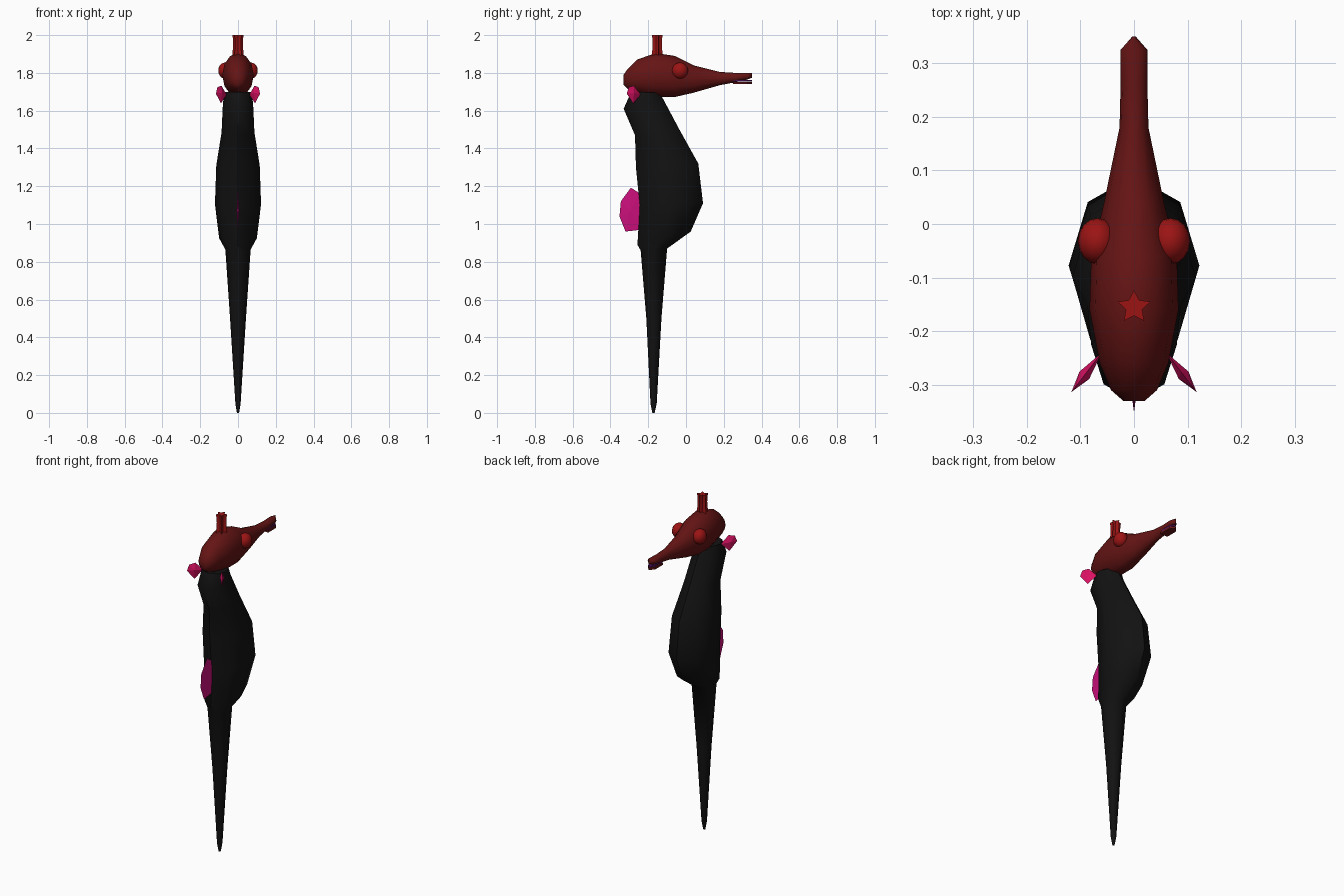
import bpy, bmesh, math
from mathutils import Vector

cube = bpy.data.objects.get("Cube")
if cube:
    bpy.data.objects.remove(cube, do_unlink=True)


def material(name, rgb):
    m = bpy.data.materials.new(name)
    m.use_nodes = True
    m.diffuse_color = (*rgb, 1)
    m.node_tree.nodes["Principled BSDF"].inputs["Base Color"].default_value = (*rgb, 1)
    return m


BLACK = material("black skin", (0.006, 0.006, 0.006))
MAROON = material("maroon head", (0.13, 0.007, 0.007))
RED = material("bright red", (0.33, 0.007, 0.007))
PINK = material("pink fin", (0.6, 0.005, 0.2))
ROSE = material("rose ear fin", (0.72, 0.006, 0.13))
PURPLE = material("purple mouth", (0.08, 0.006, 0.12))


def finish(name, bm, mat, smooth=None):
    bmesh.ops.recalc_face_normals(bm, faces=bm.faces)
    me = bpy.data.meshes.new(name)
    bm.to_mesh(me)
    bm.free()
    ob = bpy.data.objects.new(name, me)
    bpy.context.collection.objects.link(ob)
    me.materials.append(mat)
    if smooth:
        bpy.ops.object.select_all(action='DESELECT')
        ob.select_set(True)
        bpy.context.view_layer.objects.active = ob
        bpy.ops.object.shade_smooth_by_angle(angle=math.radians(smooth))
    return ob


def loft(name, rings, mat, smooth=None):
    """Skin a list of equal-length point rings and cap both ends."""
    bm = bmesh.new()
    vs = [[bm.verts.new(p) for p in r] for r in rings]
    n = len(vs[0])
    for a, b in zip(vs, vs[1:]):
        for i in range(n):
            j = (i + 1) % n
            bm.faces.new((a[i], a[j], b[j], b[i]))
    bm.faces.new(vs[0])
    bm.faces.new(vs[-1])
    return finish(name, bm, mat, smooth)


def oval(back, front, half, n):
    """Ring spanning two points in the middle plane, with a half width in x."""
    a, b = Vector((0, *back)), Vector((0, *front))
    mid, r = (a + b) / 2, (b - a) / 2
    return [mid + r * math.cos(t) + Vector((half * math.sin(t), 0, 0))
            for t in (math.tau * i / n for i in range(n))]


def lens(name, outline, bulge, mat):
    """Thin fin: a flat outline with a raised centre on each side."""
    bm = bmesh.new()
    rim = [bm.verts.new(p) for p in outline]
    mid = sum((v.co for v in rim), Vector()) / len(rim)
    for s in (1, -1):
        c = bm.verts.new(mid + Vector(bulge) * s)
        for i, v in enumerate(rim):
            bm.faces.new((v, rim[(i + 1) % len(rim)], c))
    return finish(name, bm, mat)


# Trunk and tail: back y, back z, front y, front z, half width
body = [(-.178, 0, -.166, 0, .006), (-.188, .05, -.155, .05, .014),
        (-.21, .5, -.13, .5, .042), (-.24, .86, -.1, .87, .067),
        (-.257, .89, .025, .96, .1), (-.245, 1.1, .09, 1.11, .122),
        (-.265, 1.3, .065, 1.32, .115), (-.27, 1.47, -.035, 1.5, .087),
        (-.33, 1.61, -.12, 1.66, .08), (-.29, 1.7, -.14, 1.695, .072)]
loft("body", [oval((yb, zb), (yf, zf), w, 8) for yb, zb, yf, zf, w in body], BLACK, 50)

# Head and snout: y, bottom z, top z, half width
head = [(-.33, 1.735, 1.79, .02), (-.31, 1.715, 1.82, .043), (-.26, 1.695, 1.87, .064),
        (-.16, 1.673, 1.905, .083), (-.06, 1.672, 1.89, .08), (.04, 1.695, 1.84, .056),
        (.18, 1.735, 1.805, .027), (.26, 1.75, 1.8, .025), (.325, 1.765, 1.8, .025),
        (.35, 1.775, 1.8, .003)]
loft("head", [oval((y, b), (y, t), w, 12) for y, b, t, w in head], MAROON, 60)

# Mouth lining and lower jaw, both pointed at the tip


def lip(name, low, high, half, mat):
    plan = [(-half, .25), (-half, .325), (0, .35), (half, .325), (half, .25)]
    loft(name, [[(x, y, z) for x, y in plan] for z in (low, high)], mat)


lip("mouth_lining", 1.755, 1.763, .02, PURPLE)
lip("lower_jaw", 1.74, 1.752, .024, MAROON)

# Star-shaped crown, slightly pinched in the middle
star = []
for z, r in ((1.87, .031), (1.91, .03), (1.95, .027), (1.98, .028), (2.0, .032)):
    star.append([(math.sin(a) * q, -.155 + math.cos(a) * q, z)
                 for i in range(10)
                 for a, q in [(math.pi * i / 5, r * (.5 if i % 2 else 1))]])
loft("crown", star, RED)

# Eyes and ear fins on both sides
for s, side in ((1, "left"), (-1, "right")):
    bm = bmesh.new()
    bmesh.ops.create_uvsphere(bm, u_segments=16, v_segments=10, radius=.043)
    for v in bm.verts:
        v.co = Vector((v.co.x * .85 + s * .068, v.co.y - .032, v.co.z + 1.812))
    finish(side + "_eye", bm, RED, 60)

    ear = [(0, 1.685), (.045, 1.732), (.08, 1.725), (.093, 1.69), (.05, 1.638)]
    lens(side + "_ear_fin",
         [(s * (.06 + d * .61), -.24 - d * .79, z) for d, z in ear],
         (s * .009, .007, 0), ROSE)

# Back fin
fin = [(-.24, 1.16), (-.292, 1.192), (-.345, 1.12), (-.352, 1.04), (-.32, .96), (-.235, .97)]
lens("back_fin", [(0, y, z) for y, z in fin], (.007, 0, 0), PINK)
